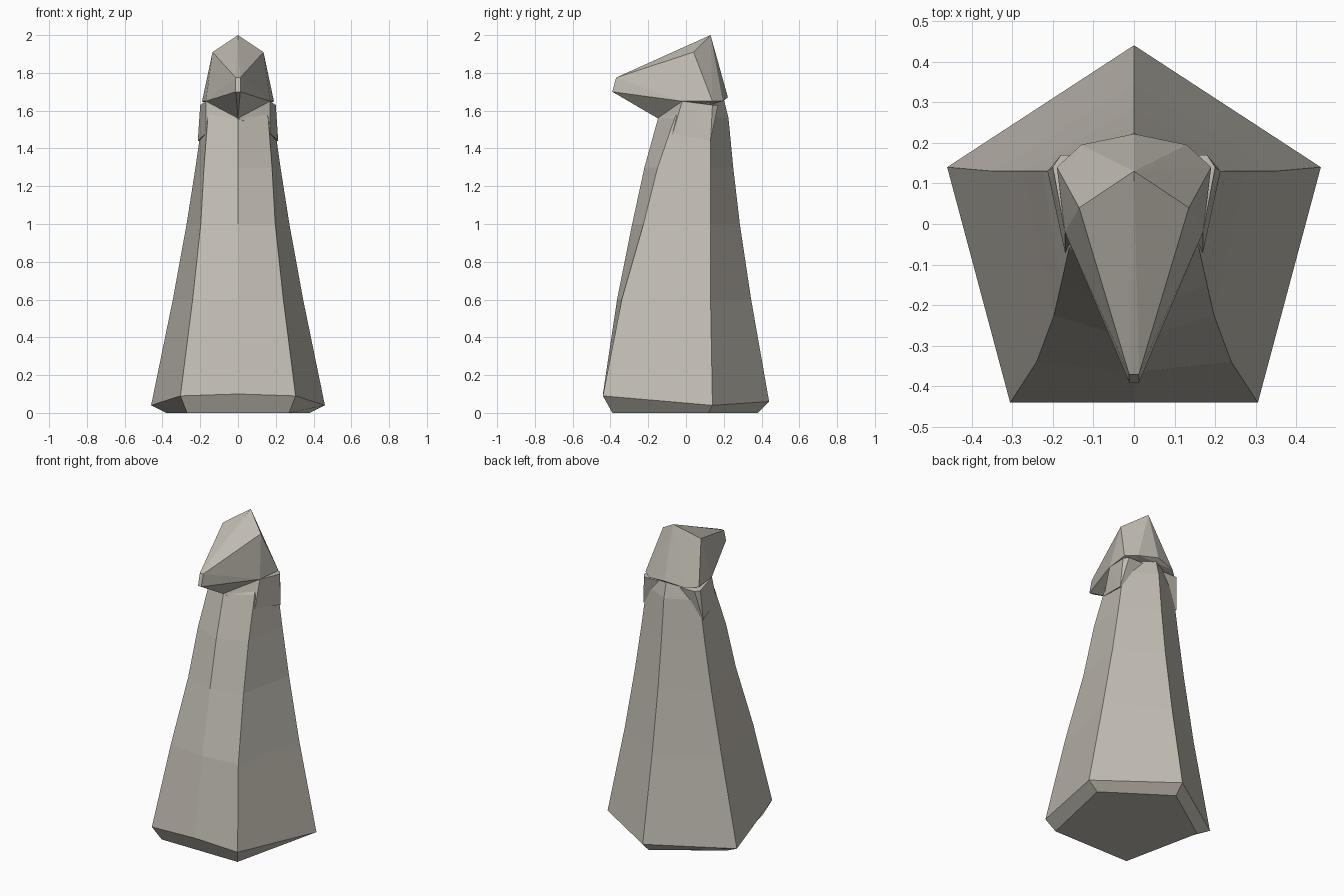
import bpy, bmesh

if "Cube" in bpy.data.objects:
    bpy.data.objects.remove(bpy.data.objects["Cube"])

stone = bpy.data.materials.new("warm grey stone")
stone.diffuse_color = (0.54, 0.51, 0.45, 1)
stone.use_nodes = True
stone.node_tree.nodes["Principled BSDF"].inputs["Base Color"].default_value = stone.diffuse_color


def finish(name, bm):
    bmesh.ops.recalc_face_normals(bm, faces=bm.faces)
    mesh = bpy.data.meshes.new(name)
    bm.to_mesh(mesh)
    bm.free()
    mesh.materials.append(stone)
    obj = bpy.data.objects.new(name, mesh)
    bpy.context.collection.objects.link(obj)
    return obj


def hull(name, points):
    """Faceted solid around points that are mirrored across x = 0."""
    bm = bmesh.new()
    for x, y, z in points:
        for s in ((1, -1) if x else (1,)):
            bm.verts.new((s * x, y, z))
    res = bmesh.ops.convex_hull(bm, input=bm.verts)
    loose = [v for v in bm.verts if not v.link_faces]
    bmesh.ops.delete(bm, geom=loose, context='VERTS')
    return finish(name, bm)


# Five-sided body with a slightly bowed front
# z, front centre y, front corner x, front corner y, side x, side y, back y
sections = [
    (0.00, -0.39, 0.27, -0.39, 0.38, 0.12, 0.38),
    (0.05, -0.44, 0.305, -0.44, 0.46, 0.14, 0.44),
    (0.60, -0.365, 0.24, -0.34, 0.345, 0.13, 0.345),
    (1.00, -0.285, 0.197, -0.225, 0.272, 0.13, 0.285),
    (1.30, -0.22, 0.18, -0.15, 0.225, 0.13, 0.25),
    (1.56, -0.148, 0.16, -0.06, 0.188, 0.13, 0.225),
    (1.70, -0.05, 0.10, 0.00, 0.14, 0.12, 0.19),
]
bm = bmesh.new()
rings = []
for z, fy, cx, cy, sx, sy, by in sections:
    if z == 0.05:
        # the foot chamfer is taller along the front
        heights = (0.1, 0.09, 0.04, 0.06, 0.04, 0.09)
    else:
        heights = (z,) * 6
    outline = ((0, fy), (cx, cy), (sx, sy), (0, by), (-sx, sy), (-cx, cy))
    rings.append([bm.verts.new((x, y, h)) for (x, y), h in zip(outline, heights)])
for a, b in zip(rings, rings[1:]):
    for i in range(6):
        j = (i + 1) % 6
        bm.faces.new((a[i], a[j], b[j], b[i]))
bm.faces.new(rings[0])
bm.faces.new(rings[-1])
finish("body", bm)

# Head with pointed crown and beak
hull("head_and_beak", [
    (0, 0.13, 2.0), (0.135, 0.04, 1.91),
    (0.012, -0.37, 1.775), (0.012, -0.39, 1.70),
    (0.17, -0.02, 1.65), (0, -0.15, 1.56),
    (0.19, 0.14, 1.65), (0.13, 0.195, 1.65), (0, 0.222, 1.67),
])

# Cheeks hanging over the neck
hull("cheeks", [
    (0.17, -0.02, 1.65), (0.17, -0.07, 1.48), (0, -0.15, 1.56),
    (0.213, 0.13, 1.44), (0.20, 0.14, 1.63), (0.18, 0.17, 1.63),
])
